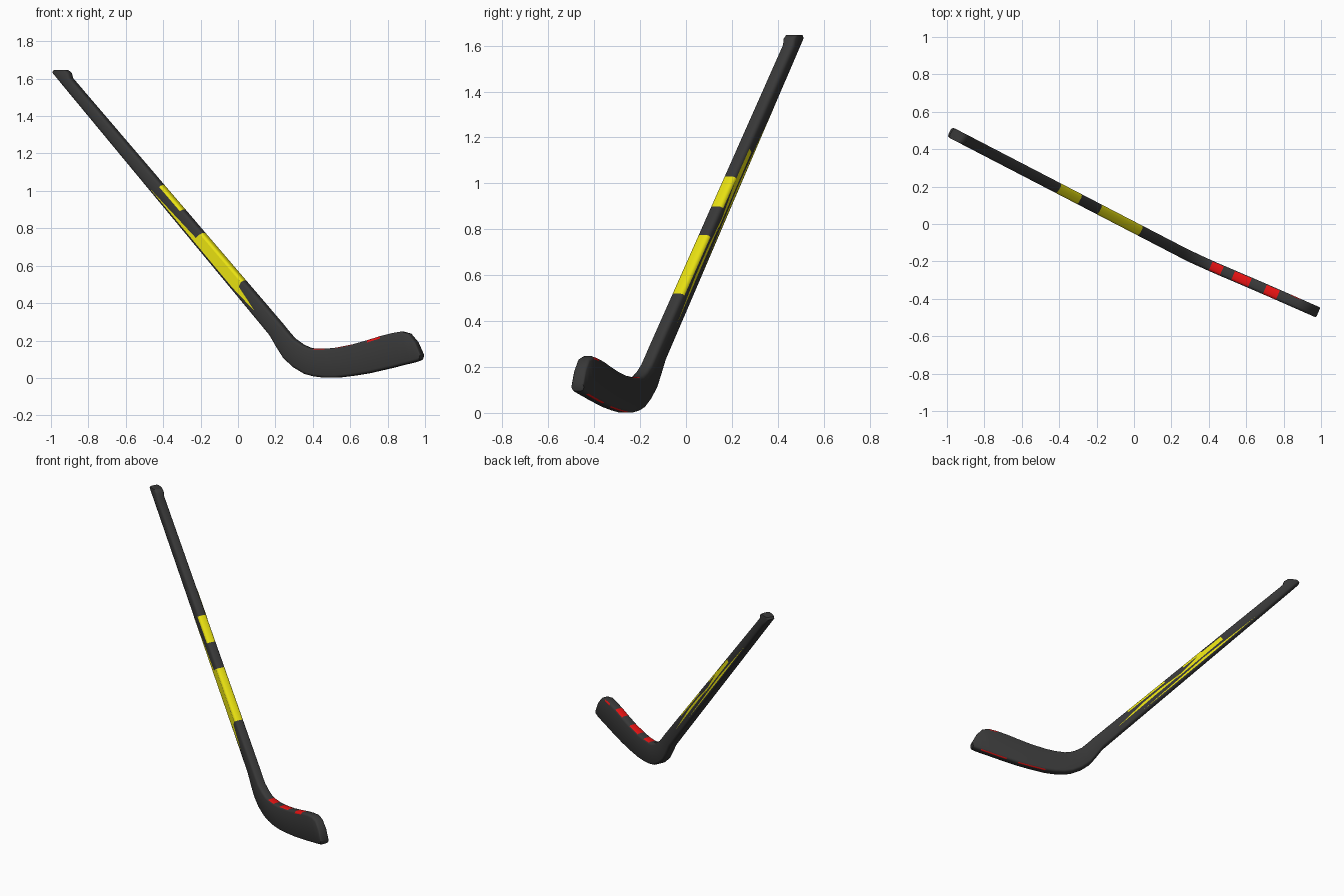
import bpy, bmesh, math
from mathutils import Vector

if "Cube" in bpy.data.objects:
    bpy.data.objects.remove(bpy.data.objects["Cube"])


def material(name, rgb):
    m = bpy.data.materials.new(name)
    m.diffuse_color = (*rgb, 1)
    m.use_nodes = True
    m.node_tree.nodes["Principled BSDF"].inputs["Base Color"].default_value = m.diffuse_color
    return m


MATS = [material("charcoal", (0.04, 0.04, 0.04)),
        material("yellow", (0.83, 0.77, 0.006)),
        material("red", (0.78, 0.006, 0.006))]
T, R = 0.058, 0.014           # thickness and corner radius

# plan centreline: straight shaft, then the slightly turned blade
PLAN = [(-1.1, 0.552), (0.30, -0.174), (0.44, -0.237), (0.60, -0.305),
        (0.75, -0.370), (1.05, -0.502)]


def plan_y(x):
    for (x0, y0), (x1, y1) in zip(PLAN, PLAN[1:]):
        if x <= x1:
            return y0 + (y1 - y0) * (x - x0) / (x1 - x0)
    return PLAN[-1][1]


def normal(x):
    slope = (plan_y(x + 0.06) - plan_y(x - 0.06)) / 0.12
    return Vector((-slope, 1, 0)).normalized()


def place(x, z, v):
    return Vector((x, plan_y(x), z)) + normal(x) * v


def shaft(s):
    """Lower and upper edge (x, z) at fraction s down the shaft."""
    lo = Vector((-0.935, 1.57)).lerp(Vector((0.174, 0.23)), s)
    up = Vector((-0.89, 1.605)).lerp(Vector((0.235, 0.29)), s)
    return lo, up


def section(lo, up):
    """Rounded rectangle, three points per corner."""
    axis = up - lo
    h = axis.length
    axis = axis / h
    r = min(R, h * 0.4)
    pts = []
    for k, (sv, sw) in enumerate([(1, 1), (-1, 1), (-1, -1), (1, -1)]):
        for a in (0, 45, 90):
            ang = math.radians(k * 90 + a)
            v = sv * (T / 2 - r) + r * math.cos(ang)
            w = h / 2 + sw * (h / 2 - r) + r * math.sin(ang)
            p = lo + axis * w
            pts.append(place(p.x, p.y, v))
    return pts


# stations from butt end to toe
stations = [((-0.978, 1.645), (-0.915, 1.647)), ((-0.986, 1.633), (-0.895, 1.630))]
shaft_s = [0, 0.2, 0.437, 0.536, 0.631, 0.825, 1]
stations += [shaft(s) for s in shaft_s]
stations += [((0.215, 0.160), (0.265, 0.253)), ((0.25, 0.105), (0.30, 0.212)),
             ((0.30, 0.058), (0.345, 0.180)), ((0.36, 0.022), (0.38, 0.163))]
stations += [((x, a), (x, b)) for x, a, b in [
    (0.41, 0.008, 0.157), (0.47, 0.001, 0.156), (0.53, 0.001, 0.162),
    (0.62, 0.012, 0.180), (0.70, 0.025, 0.203), (0.77, 0.041, 0.225),
    (0.83, 0.055, 0.240), (0.88, 0.068, 0.248)]]
stations += [((0.93, 0.080), (0.92, 0.237)), ((0.96, 0.088), (0.955, 0.195)),
             ((0.978, 0.096), (0.985, 0.130))]

# painted patches: segment index -> (section faces, material)
paint = {4: (range(0, 5), 1), 6: (range(0, 5), 1),
         13: (range(1, 4), 2), 15: (range(1, 4), 2), 17: (range(1, 5), 2)}
paint_low = {15: ([9], 2), 16: ([9], 2), 18: ([9], 2), 19: ([0, 9], 2), 20: ([9], 2)}

bm = bmesh.new()
rings = [[bm.verts.new(p) for p in section(Vector(l), Vector(u))] for l, u in stations]
for i, (a, b) in enumerate(zip(rings, rings[1:])):
    for j in range(12):
        k = (j + 1) % 12
        f = bm.faces.new((a[j], b[j], b[k], a[k]))
        for table in (paint, paint_low):
            if i in table and j in table[i][0]:
                f.material_index = table[i][1]
bm.faces.new(rings[0])
bm.faces.new(rings[-1][::-1])
bmesh.ops.recalc_face_normals(bm, faces=bm.faces)


def finish(name, bm, mats):
    me = bpy.data.meshes.new(name)
    bm.to_mesh(me)
    bm.free()
    for m in mats:
        me.materials.append(m)
    ob = bpy.data.objects.new(name, me)
    bpy.context.collection.objects.link(ob)
    return ob


stick = finish("stick_body", bm, MATS)
bpy.context.view_layer.objects.active = stick
stick.select_set(True)
bpy.ops.object.shade_smooth_by_angle(angle=math.radians(50))


def stripe(name, side, outline):
    """Flat stripe on a shaft face; outline in (fraction down, fraction across)."""
    b = bmesh.new()
    vs = []
    for s, q in outline:
        lo, up = shaft(s)
        p = lo.lerp(up, q)
        vs.append(b.verts.new(place(p.x, p.y, side * (T / 2 + 0.0015))))
    f = b.faces.new(vs)
    f.normal_update()
    if f.normal.y * side < 0:
        f.normal_flip()
    finish(name, b, [MATS[1]])


# tapering stripes on the front and back of the shaft
stripe("front_stripe", -1, [(0.42, 0.18), (0.63, 0.45), (0.63, 0.83), (0.825, 0.83),
                            (0.83, 0.55), (0.92, 0.32), (0.82, 0.18)])
stripe("back_stripe_long", 1, [(0.18, 0.18), (0.45, 0.36), (0.78, 0.2), (0.45, 0.17)])
stripe("back_stripe_upper", 1, [(0.34, 0.5), (0.34, 0.83), (0.44, 0.83), (0.60, 0.45)])
stripe("back_stripe_lower", 1, [(0.52, 0.5), (0.66, 0.66), (0.75, 0.66), (0.90, 0.45),
                                (0.70, 0.5)])
